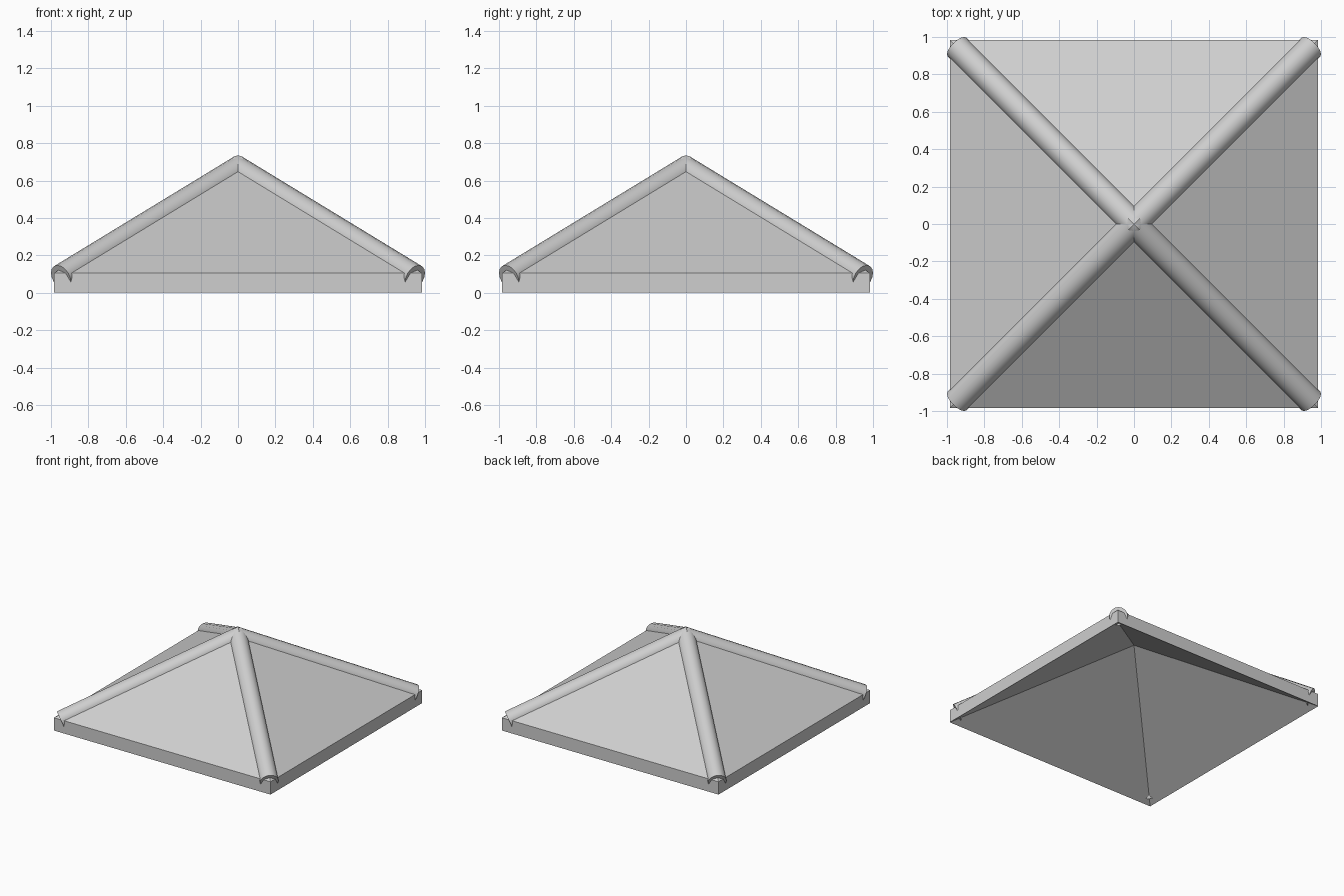
import bpy
import bmesh
from math import sin, cos, tan, atan, pi, sqrt, radians

cube = bpy.data.objects.get("Cube")
if cube:
    bpy.data.objects.remove(cube, do_unlink=True)

grey = bpy.data.materials.new("light grey")
grey.use_nodes = True
colour = (0.62, 0.62, 0.62, 1)
grey.diffuse_color = colour
grey.node_tree.nodes["Principled BSDF"].inputs["Base Color"].default_value = colour

HALF = 0.985        # half width of the roof
RIM = 0.105         # height of the vertical rim
RISE = 0.6          # rise from rim to peak
PITCH = atan(RISE / (HALF * sqrt(2)))   # slope along the corner ridges
RADIUS = 0.07
SIDES = 16


def finish(bm, name):
    bmesh.ops.recalc_face_normals(bm, faces=bm.faces[:])
    mesh = bpy.data.meshes.new(name)
    bm.to_mesh(mesh)
    bm.free()
    mesh.materials.append(grey)
    obj = bpy.data.objects.new(name, mesh)
    bpy.context.collection.objects.link(obj)
    return obj


# Hollow pyramid roof: outer and inner slopes joined by the vertical rim
bm = bmesh.new()
corners = [(-HALF, -HALF), (HALF, -HALF), (HALF, HALF), (-HALF, HALF)]
low = [bm.verts.new((x, y, 0)) for x, y in corners]
high = [bm.verts.new((x, y, RIM)) for x, y in corners]
inner_peak = bm.verts.new((0, 0, RISE))
outer_peak = bm.verts.new((0, 0, RISE + RIM))
for i in range(4):
    j = (i + 1) % 4
    bm.faces.new((low[i], low[j], high[j], high[i]))
    bm.faces.new((high[i], high[j], outer_peak))
    bm.faces.new((low[j], low[i], inner_peak))
finish(bm, "roof")

# Round ridge caps along the four corners, square cut at the foot
AXIS_TOP = 0.659
FOOT = 1.339


def ridge_ring(bm, angle, dist, floor, plumb=False):
    ring = []
    for k in range(SIDES):
        t = 2 * pi * k / SIDES
        w, u = RADIUS * cos(t), max(RADIUS * sin(t), floor)
        if plumb:
            r, z = 0, AXIS_TOP + u / cos(PITCH)
        else:
            r = dist + u * sin(PITCH)
            z = AXIS_TOP - dist * tan(PITCH) + u * cos(PITCH)
        ring.append(bm.verts.new((r * cos(angle) - w * sin(angle),
                                  r * sin(angle) + w * cos(angle), z)))
    return ring


names = ["back_left", "back_right", "front_right", "front_left"]
for n, name in enumerate(names):
    a = pi / 4 + n * pi / 2
    bm = bmesh.new()
    rings = [ridge_ring(bm, a, FOOT, -RADIUS),
             ridge_ring(bm, a, FOOT - 0.03, -0.045),
             ridge_ring(bm, a, 0, -0.045, plumb=True)]
    for p, q in zip(rings, rings[1:]):
        for k in range(SIDES):
            m = (k + 1) % SIDES
            bm.faces.new((p[k], p[m], q[m], q[k]))
    bm.faces.new(rings[0])
    bm.faces.new(rings[-1])
    cap = finish(bm, "ridge_cap_" + name)
    bpy.ops.object.select_all(action="DESELECT")
    cap.select_set(True)
    bpy.context.view_layer.objects.active = cap
    bpy.ops.object.shade_smooth_by_angle(angle=radians(35))
